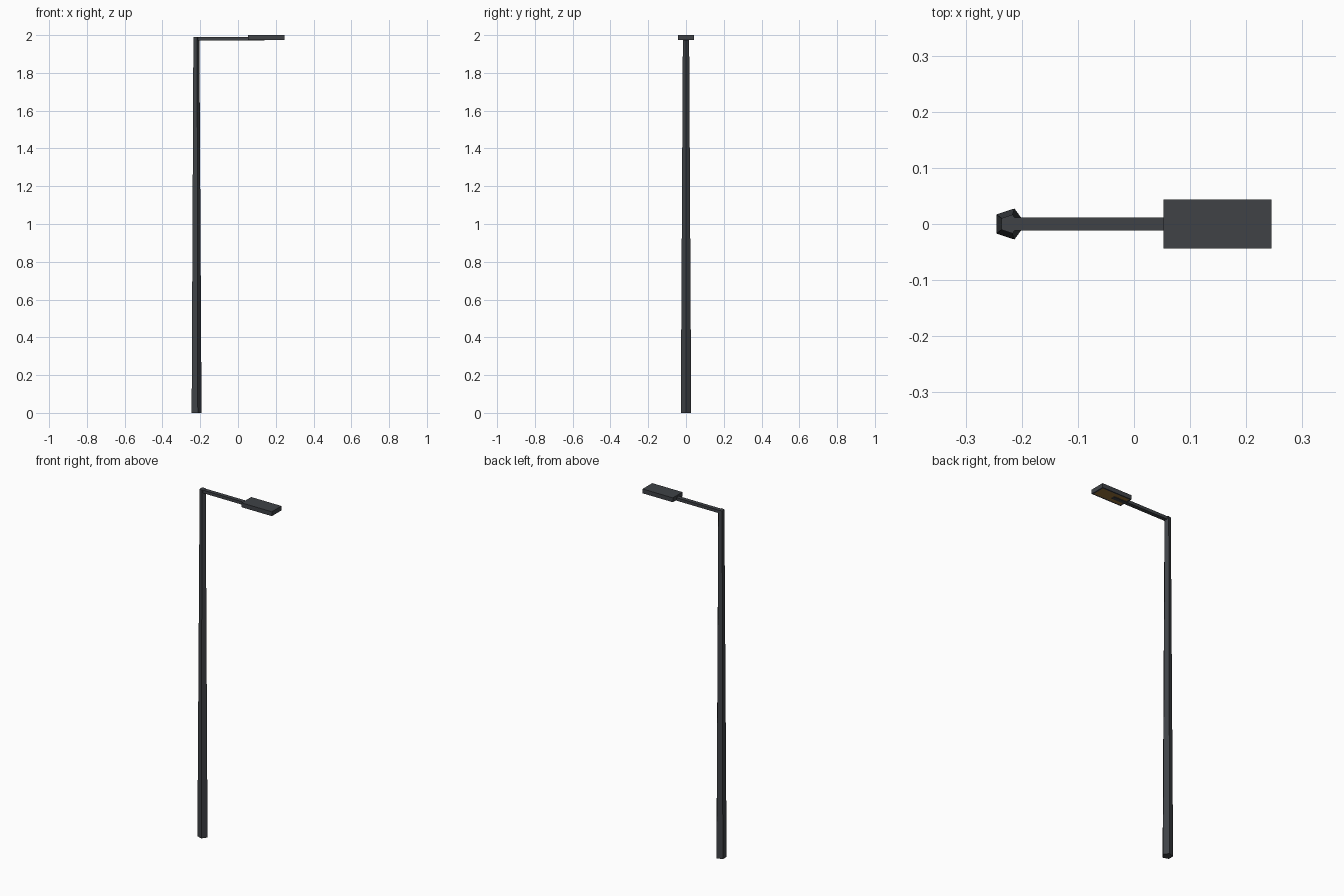
import bpy, bmesh
from mathutils import Matrix, Vector

if "Cube" in bpy.data.objects:
    bpy.data.objects.remove(bpy.data.objects["Cube"])

def material(name, rgb):
    m = bpy.data.materials.new(name)
    m.diffuse_color = (*rgb, 1)
    m.use_nodes = True
    m.node_tree.nodes["Principled BSDF"].inputs["Base Color"].default_value = m.diffuse_color
    return m

metal = material("dark_metal", (0.05, 0.055, 0.062))
glow = material("lamp_amber", (0.32, 0.17, 0.04))

def finish(bm, name, *mats):
    bmesh.ops.recalc_face_normals(bm, faces=bm.faces)
    mesh = bpy.data.meshes.new(name)
    bm.to_mesh(mesh)
    bm.free()
    for m in mats:
        mesh.materials.append(m)
    ob = bpy.data.objects.new(name, mesh)
    bpy.context.collection.objects.link(ob)
    return ob

def box(lo, hi):
    bm = bmesh.new()
    lo, hi = Vector(lo), Vector(hi)
    mat = Matrix.Translation((lo + hi) / 2) @ Matrix.Diagonal((*(hi - lo), 1))
    bmesh.ops.create_cube(bm, size=1, matrix=mat)
    return bm

# Tapered five-sided pole, one corner pointing towards the lamp (+x)
POLE_X, POLE_H = -0.222, 1.99
bm = bmesh.new()
bmesh.ops.create_cone(bm, cap_ends=True, segments=5, radius1=0.029, radius2=0.0175, depth=POLE_H)
corner = max(bm.verts, key=lambda v: v.co.xy.length).co.xy
turn = Matrix.Rotation(corner.angle_signed(Vector((1, 0))) * -1, 4, 'Z')
bm.transform(Matrix.Translation((POLE_X, 0, POLE_H / 2)) @ turn)
finish(bm, "pole", metal)

# Horizontal arm, running on under the lamp head
finish(box((-0.222, -0.0115, 1.972), (0.14, 0.0115, 1.989)), "arm", metal)

# Lamp head with an inset light panel underneath
bm = box((0.053, -0.0435, 1.975), (0.245, 0.0435, 2.0))
bm.normal_update()
panel = min(bm.faces, key=lambda f: f.calc_center_median().z)
bmesh.ops.inset_region(bm, faces=[panel], thickness=0.012)
panel.material_index = 1
finish(bm, "lamp_head", metal, glow)
